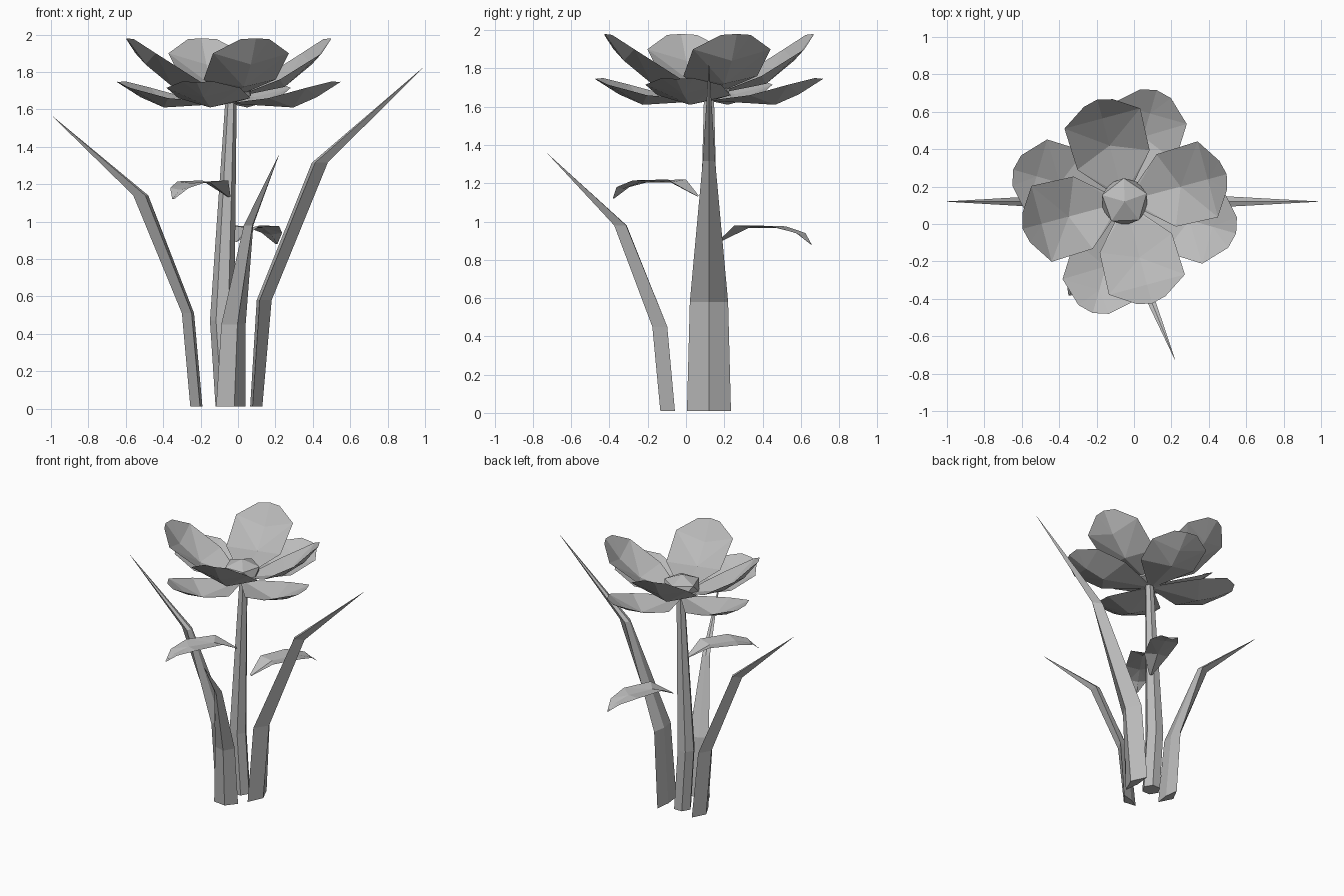
import bpy
import bmesh
from math import radians, cos, sin, tau
from mathutils import Vector, Matrix

old = bpy.data.objects.get("Cube")
if old:
    bpy.data.objects.remove(old)

grey = bpy.data.materials.new("plain grey")
grey.use_nodes = True
tone = (0.5, 0.5, 0.5, 1)
grey.diffuse_color = tone
grey.node_tree.nodes["Principled BSDF"].inputs["Base Color"].default_value = tone


def finish(name, bm, solid=True):
    """Turn a bmesh into a flat-shaded grey object."""
    bmesh.ops.remove_doubles(bm, verts=bm.verts, dist=0.0005)
    if solid:
        bmesh.ops.recalc_face_normals(bm, faces=bm.faces)
    mesh = bpy.data.meshes.new(name)
    bm.to_mesh(mesh)
    bm.free()
    mesh.materials.append(grey)
    obj = bpy.data.objects.new(name, mesh)
    bpy.context.collection.objects.link(obj)
    return obj


def sheet(name, origin, angle, rows):
    """Folded leaf: rows of (mid reach, mid z, edge reach, edge half width, edge z)."""
    bm = bmesh.new()
    turn = Matrix.Translation((origin[0], origin[1], 0)) @ Matrix.Rotation(radians(angle), 4, 'Z')
    lines = []
    for mid, mz, edge, w, ez in rows:
        pts = [(edge, -w, ez), (mid, 0, mz), (edge, w, ez)]
        lines.append([bm.verts.new(turn @ Vector(p)) for p in pts])
    for a, b in zip(lines, lines[1:]):
        # split diagonals outward from the middle, mirrored
        bm.faces.new((a[0], b[0], a[1]))
        bm.faces.new((a[1], b[0], b[1]))
        bm.faces.new((a[1], b[1], b[2]))
        bm.faces.new((a[1], b[2], a[2]))
    bmesh.ops.dissolve_degenerate(bm, edges=bm.edges, dist=0.0005)
    return finish(name, bm, False)


def loft(name, rings):
    """Skin closed rings of points, with both ends capped."""
    bm = bmesh.new()
    loops = [[bm.verts.new(p) for p in ring] for ring in rings]
    n = len(loops[0])
    for a, b in zip(loops, loops[1:]):
        for i in range(n):
            j = (i + 1) % n
            bm.faces.new((a[i], a[j], b[j], b[i]))
    bm.faces.new(loops[0])
    bm.faces.new(loops[-1])
    return finish(name, bm)


def blade(name, origin, angle, stations):
    """Grass blade: stations of (inner reach, outer reach, width, z)."""
    turn = Matrix.Translation((origin[0], origin[1], 0)) @ Matrix.Rotation(radians(angle), 4, 'Z')
    rings = []
    for inner, outer, width, z in stations:
        side = inner + 0.2 * (outer - inner)
        ring = [(outer, 0, z), (side, width / 2, z), (inner, 0, z), (side, -width / 2, z)]
        rings.append([turn @ Vector(p) for p in ring])
    return loft(name, rings)


heart = (-0.05, 0.12)

# Petals: an upright inner ring and a flatter outer ring
inner_rows = [(0.03, 1.665, 0.04, 0.035, 1.67),
              (0.31, 1.72, 0.23, 0.20, 1.76),
              (0.46, 1.84, 0.46, 0.21, 1.90),
              (0.565, 1.98, 0.545, 0.08, 1.975)]
outer_rows = [(0.02, 1.63, 0.03, 0.035, 1.635),
              (0.36, 1.61, 0.28, 0.20, 1.66),
              (0.49, 1.665, 0.49, 0.205, 1.715),
              (0.62, 1.745, 0.60, 0.085, 1.75)]
for i in range(4):
    sheet(f"inner_petal_{i + 1}", heart, 15 + 90 * i, inner_rows)
    sheet(f"outer_petal_{i + 1}", heart, -16 + 90 * i, outer_rows)

# Faceted flower centre
bm = bmesh.new()
bmesh.ops.create_icosphere(bm, subdivisions=1, radius=1)
bm.transform(Matrix.Translation((*heart, 1.71)) @ Matrix.Rotation(radians(20), 4, 'Z')
             @ Matrix.Diagonal((0.14, 0.14, 0.085, 1)))
finish("flower_centre", bm)

# Stem with a slight bend
rings = []
for x, r, z in [(-0.055, 0.065, 0.01), (-0.085, 0.065, 0.47), (-0.037, 0.03, 1.66)]:
    rings.append([(x + r * cos(tau * k / 6), heart[1] + r * sin(tau * k / 6), z) for k in range(6)])
loft("stem", rings)

# Leaves on the stem
leaf_rows = [(0, 0, 0, 0.012, 0.005),
             (0.17, 0.075, 0.13, 0.085, 0.09),
             (0.36, 0.075, 0.34, 0.10, 0.085),
             (0.47, 0.04, 0.47, 0.06, 0.05),
             (0.535, -0.01, 0.53, 0.006, -0.01)]
for name, spot, angle, height in [("upper_leaf", (-0.05, 0.06), 236, 1.13),
                                  ("lower_leaf", (-0.01, 0.17), 66, 0.89)]:
    sheet(name, spot, angle, [(m, mz + height, e, w, ez + height) for m, mz, e, w, ez in leaf_rows])

# Grass blades around the stem
blade("left_blade", (0, 0.12), 0,
      [(0.065, 0.13, 0.23, 0.01), (0.10, 0.18, 0.20, 0.58),
       (0.395, 0.48, 0.065, 1.315), (0.985, 0.986, 0.002, 1.82)])
blade("right_blade", (0, 0.12), 180,
      [(0.19, 0.255, 0.20, 0.01), (0.235, 0.30, 0.175, 0.51),
       (0.48, 0.56, 0.06, 1.14), (0.999, 1.0, 0.002, 1.57)])
blade("front_blade", (-0.05, -0.06), -68,
      [(0.02, 0.08, 0.17, 0.01), (0.055, 0.125, 0.14, 0.45),
       (0.27, 0.34, 0.055, 0.98), (0.715, 0.716, 0.002, 1.355)])
